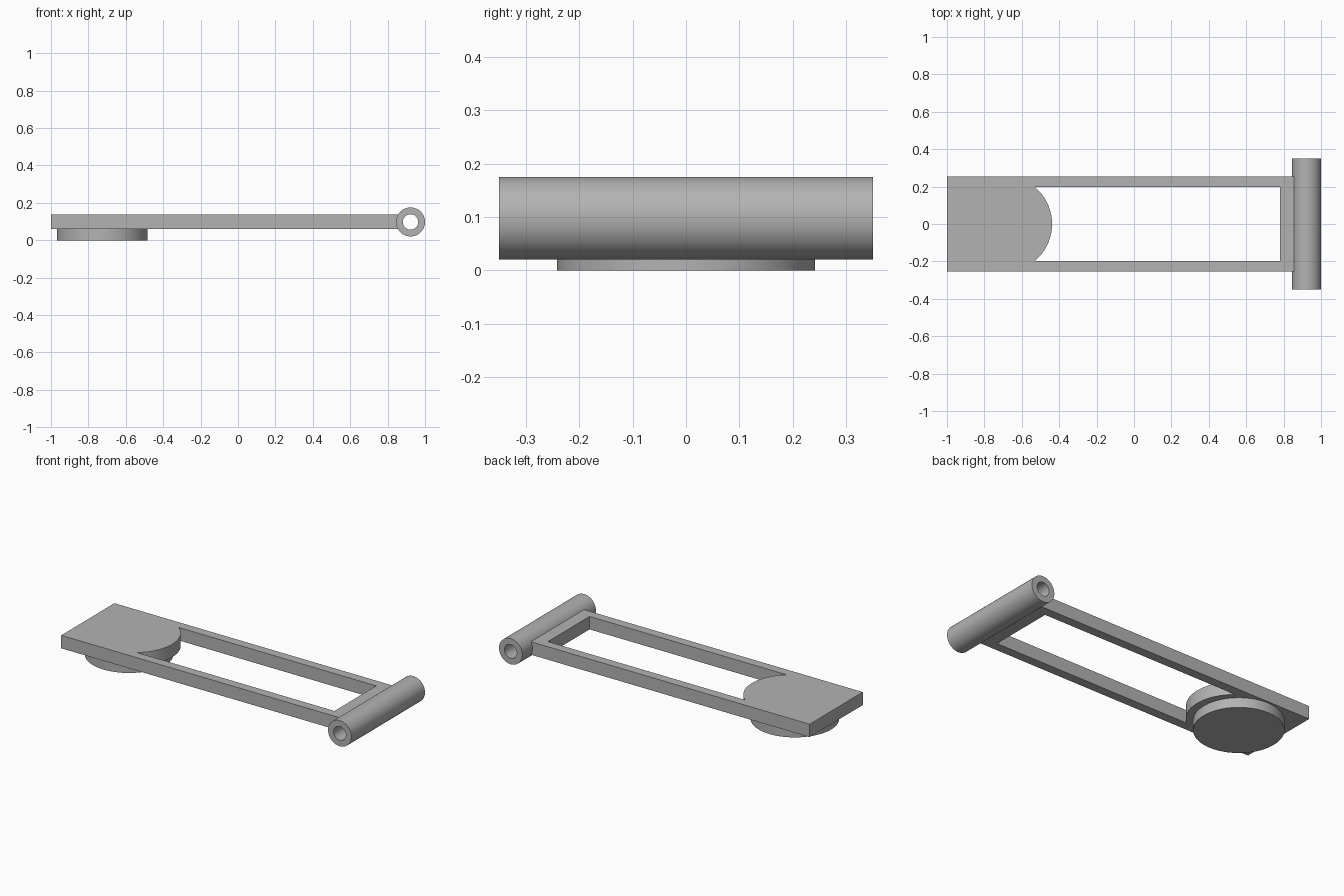
import bpy, bmesh, math

cube = bpy.data.objects.get("Cube")
if cube:
    bpy.data.objects.remove(cube, do_unlink=True)

grey = bpy.data.materials.new("plain_grey")
grey.use_nodes = True
colour = (0.45, 0.45, 0.45, 1)
grey.diffuse_color = colour
grey.node_tree.nodes["Principled BSDF"].inputs["Base Color"].default_value = colour


def finish(name, bm):
    """Turn a bmesh into a named, shaded object."""
    bmesh.ops.remove_doubles(bm, verts=bm.verts, dist=1e-5)
    bmesh.ops.recalc_face_normals(bm, faces=bm.faces)
    mesh = bpy.data.meshes.new(name)
    bm.to_mesh(mesh)
    bm.free()
    mesh.materials.append(grey)
    obj = bpy.data.objects.new(name, mesh)
    bpy.context.collection.objects.link(obj)
    bpy.ops.object.select_all(action='DESELECT')
    obj.select_set(True)
    bpy.context.view_layer.objects.active = obj
    bpy.ops.object.shade_smooth_by_angle(angle=math.radians(30))
    return obj


def extrude_outline(name, loops, z0, z1):
    """Extrude flat outlines; any loop after the first is a hole."""
    bm = bmesh.new()
    edges = []
    for loop in loops:
        verts = [bm.verts.new((x, y, z0)) for x, y in loop]
        edges += [bm.edges.new((verts[i - 1], verts[i])) for i in range(len(verts))]
    bmesh.ops.triangle_fill(bm, edges=edges, use_beauty=True, normal=(0, 0, 1))
    bmesh.ops.dissolve_limit(bm, angle_limit=0.01, verts=bm.verts[:], edges=bm.edges[:])
    grown = bmesh.ops.extrude_face_region(bm, geom=bm.faces[:], use_keep_orig=True)["geom"]
    top = [v for v in grown if isinstance(v, bmesh.types.BMVert)]
    bmesh.ops.translate(bm, verts=top, vec=(0, 0, z1 - z0))
    return finish(name, bm)


def arc(cx, radius, start, end, count):
    """Points on a circle arc centred on the long axis."""
    angles = [start + (end - start) * i / count for i in range(count + 1)]
    return [(cx + radius * math.cos(a), radius * math.sin(a)) for a in angles]


# Arm: flat frame whose window has a rounded bulge at one end
HALF_WIDTH, HALF_WINDOW = 0.253, 0.198
ARM_BOTTOM, ARM_TOP = 0.059, 0.137
BULGE_X, BULGE_R = -0.695, 0.257
outline = [(-1, -HALF_WIDTH), (0.86, -HALF_WIDTH), (0.86, HALF_WIDTH), (-1, HALF_WIDTH)]
reach = math.asin(HALF_WINDOW / BULGE_R)
window = [(0.781, -HALF_WINDOW), (0.781, HALF_WINDOW)]
window += arc(BULGE_X, BULGE_R, reach, -reach, 32)
extrude_outline("arm_frame", [outline, window], ARM_BOTTOM, ARM_TOP)

# Round pad under the wide end
pad = arc(-0.725, 0.242, 0, math.tau, 96)[:-1]
extrude_outline("round_pad", [pad], 0, ARM_BOTTOM)

# Hinge tube: square ring profile spun around the cross axis
bm = bmesh.new()
HINGE_X, HINGE_Z, HALF_LENGTH = 0.9225, 0.098, 0.35
OUTER, INNER = 0.0775, 0.041
profile = [(OUTER, -1), (OUTER, 1), (INNER, 1), (INNER, -1)]
verts = [bm.verts.new((HINGE_X + r, s * HALF_LENGTH, HINGE_Z)) for r, s in profile]
edges = [bm.edges.new((verts[i - 1], verts[i])) for i in range(4)]
bmesh.ops.spin(bm, geom=verts + edges, cent=(HINGE_X, 0, HINGE_Z), axis=(0, 1, 0),
               angle=math.tau, steps=64)
finish("hinge_tube", bm)
